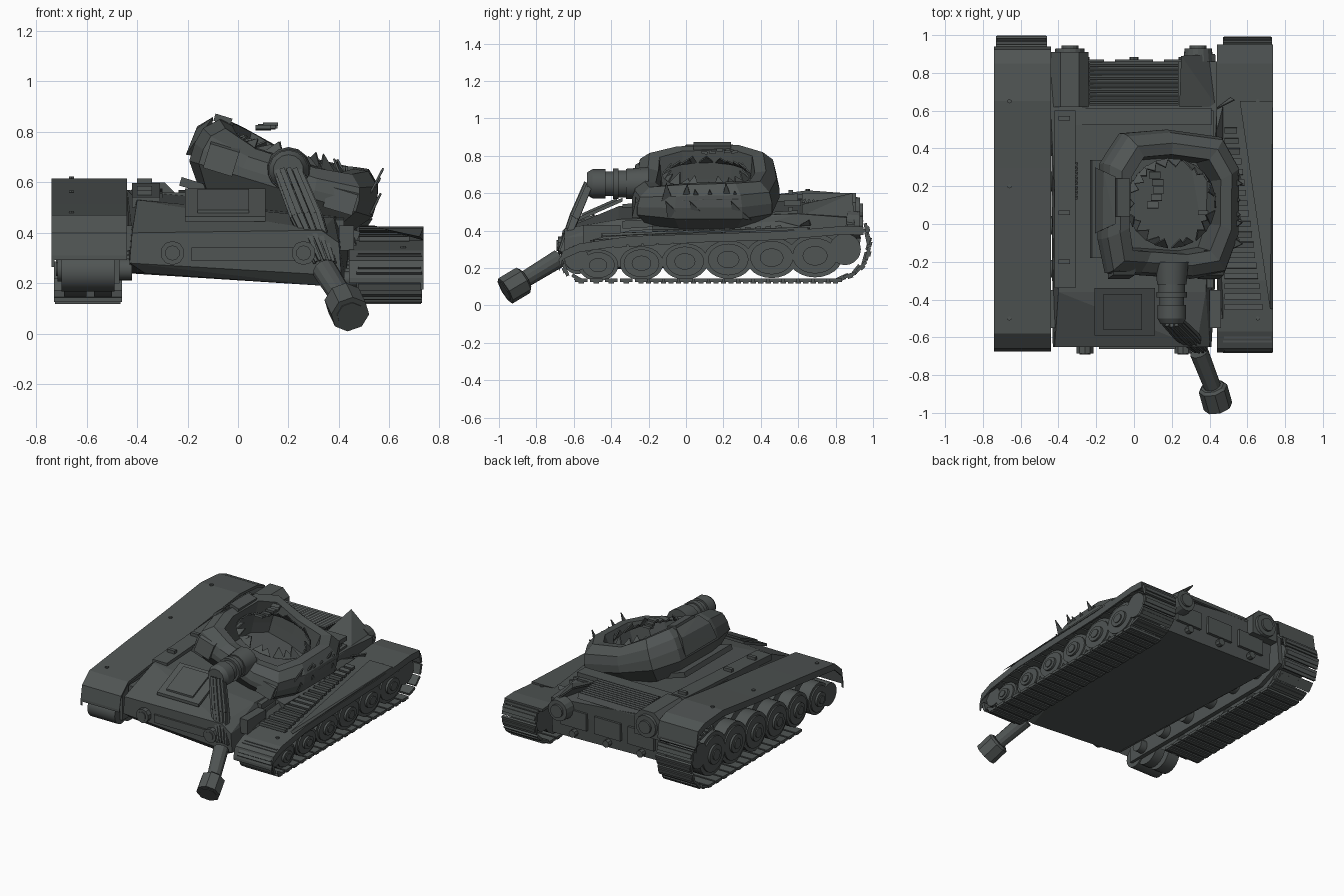
import bpy, bmesh, math, random
from mathutils import Vector, Matrix

cube = bpy.data.objects.get("Cube")
if cube:
    bpy.data.objects.remove(cube, do_unlink=True)
random.seed(4)

steel = bpy.data.materials.new("dark_steel")
steel.use_nodes = True
COLOR = (0.08, 0.09, 0.088, 1)
steel.diffuse_color = COLOR
steel.node_tree.nodes["Principled BSDF"].inputs["Base Color"].default_value = COLOR


def finish(name, bm, matrix=None, smooth=False):
    bmesh.ops.recalc_face_normals(bm, faces=bm.faces)
    mesh = bpy.data.meshes.new(name)
    bm.to_mesh(mesh)
    bm.free()
    mesh.materials.append(steel)
    ob = bpy.data.objects.new(name, mesh)
    bpy.context.collection.objects.link(ob)
    if matrix:
        ob.matrix_world = matrix
    if smooth:
        bpy.ops.object.select_all(action='DESELECT')
        ob.select_set(True)
        bpy.context.view_layer.objects.active = ob
        bpy.ops.object.shade_smooth_by_angle(angle=math.radians(35))


def tube(bm, a, b, r1, r2=None, seg=16, squash=1.0):
    a, b = Vector(a), Vector(b)
    d = b - a
    m = Matrix.Translation((a + b) / 2) @ Matrix.Diagonal((1, 1, squash, 1)) \
        @ d.to_track_quat('Z', 'Y').to_matrix().to_4x4()
    bmesh.ops.create_cone(bm, cap_ends=True, segments=seg, radius1=r1,
                          radius2=r1 if r2 is None else r2, depth=d.length, matrix=m)


def box(bm, center, size, tilt=0):
    m = Matrix.Translation(center) @ Matrix.Rotation(tilt, 4, 'X') @ Matrix.Diagonal((*size, 1))
    bmesh.ops.create_cube(bm, size=1, matrix=m)


def chunk(bm, points):
    vs = [bm.verts.new(p) for p in points]
    res = bmesh.ops.convex_hull(bm, input=vs)
    junk = {v for v in res["geom_interior"] + res["geom_unused"] if isinstance(v, bmesh.types.BMVert)}
    bmesh.ops.delete(bm, geom=list(junk), context='VERTS')


def shard(bm, base, side, tip, thick=0.008):
    base, side, tip = Vector(base), Vector(side), Vector(tip)
    n = side.cross(tip).normalized() * thick
    pts = [base - side, base + side, base + tip]
    chunk(bm, pts + [p + n for p in pts])


# hull with sloped nose
bm = bmesh.new()
chunk(bm, [(-.42, -.65, .40), (.33, -.65, .41), (-.43, -.65, .28), (.41, -.65, .23), (.4, -.65, .36),
           (-.37, -.61, .24), (.34, -.61, .19), (-.40, -.36, .53), (.38, -.36, .46),
           (-.44, .6, .57), (.44, .6, .49), (-.44, .86, .55), (.44, .86, .47),
           (-.44, .84, .24), (.44, .84, .22), (.43, -.3, .2)])
finish("hull", bm)

# nose details
bm = bmesh.new()
chunk(bm, [(x, y, z + h) for x in (-.21, .11) for y, z in ((-.59, .445), (-.34, .555)) for h in (0, .02)])
chunk(bm, [(x * .85 - .05, y, z + h) for x in (-.13, .11) for y, z in ((-.56, .462), (-.37, .546)) for h in (0, .028)])
box(bm, (.06, -.655, .315), (.49, .015, .055))
finish("nose_plates", bm)
bm = bmesh.new()
for x in (-.26, .26):
    tube(bm, (x, -.64, .32), (x, -.685, .32), .048, seg=10)
    tube(bm, (x, -.68, .32), (x, -.692, .32), .03, seg=10)
finish("headlights", bm)

# rear deck: grille, cross plate, tail panels
bm = bmesh.new()
for i in range(10):
    box(bm, (0, .64 + i * .023, .55 - i * .002), (.47, .012, .04), .4)
box(bm, (0, .57, .545), (.82, .09, .03))
for i in range(8):
    box(bm, (-.35, .14 + i * .025, .55 + i * .002), (.1, .012, .02), .4)
finish("engine_grilles", bm)
bm = bmesh.new()
for x in (-.26, 0, .26):
    box(bm, (x, .86, .37), (.2, .02, .12))
    tube(bm, (x, .85, .27), (x, .885, .27), .025, seg=8)
finish("tail_panels", bm)

# one whole rear drum, the other crushed under a curled sheet
bm = bmesh.new()
chunk(bm, [(-x, y, .5 + z) for y in (.62, .91)
           for x, z in ((.24, -.08), (.24, .05), (.29, .1), (.39, .1), (.445, .05), (.445, -.08))])
for x, z, r in ((-.34, .5, .085), (.34, .43, .08)):
    tube(bm, (x, .86, z), (x, .93, z), r, r * .9)
    tube(bm, (x, .93, z), (x, .945, z), .045)
finish("rear_drums", bm)
bm = bmesh.new()
chunk(bm, [(x, y, z - h) for x, y, z in ((.24, .62, .54), (.44, .62, .48), (.25, .89, .6), (.43, .9, .44))
           for h in (0, .012)])
shard(bm, (.47, .64, .43), (.04, .03, 0), (.06, .02, .03))
finish("curled_deck_sheet", bm)

# deck side strips and fittings
bm = bmesh.new()
for s, z in ((-1, .55), (1, .46)):
    chunk(bm, [(s * x, y, z + (y * .06) + h) for x in (.31, .42) for y in (-.34, .6) for h in (-.03, .012)])
    box(bm, (s * .43, -.45, .38), (.06, .2, .1))
    for y in (-.2, .06, .56):
        box(bm, (s * .37, y, z + .02 + y * .06), (.06, .025, .025))
finish("deck_strips", bm)


# fenders: bent sheet with a downturned outer lip
def fender(name, profile, x_in, x_out):
    bm = bmesh.new()
    s = 1 if x_out > 0 else -1
    for (y0, z0), (y1, z1) in zip(profile, profile[1:]):
        ends = ((y0, z0), (y1, z1))
        chunk(bm, [(x, y, z - h) for x in (x_in, x_out) for y, z in ends for h in (0, .018)])
        chunk(bm, [(x, y, z - h) for x in (x_out, x_out - s * .012) for y, z in ends for h in (0, .045)])
    for y in (-.5, .2, .65):
        z = next(a[1] + (b[1] - a[1]) * (y - a[0]) / (b[0] - a[0])
                 for a, b in zip(profile, profile[1:]) if a[0] <= y <= b[0])
        tube(bm, (x_out - s * .08, y, z), (x_out - s * .08, y, z + .008), .012, seg=6)
    finish(name, bm)


fender("fender_raised", [(-.675, .31), (-.66, .40), (-.58, .47), (-.2, .515), (.3, .57), (.65, .615),
                         (.85, .6), (.925, .57), (.94, .47)], -.44, -.74)
fender("fender_sunken", [(-.68, .22), (-.66, .29), (-.57, .33), (-.3, .37), (.5, .395), (.85, .425),
                         (.95, .42)], .44, .735)

# torn slats and bent sheet on the sunken side
bm = bmesh.new()
for i in range(18):
    y = -.44 + i * .055
    box(bm, (.58 - i * .004, y, .375 + i * .0025), (.2 - i * .008, .03, .018), random.uniform(-.15, .25))
chunk(bm, [(.735, -.45, .37), (.72, -.45, .385), (.56, .65, .42), (.735, .65, .42), (.735, .65, .405)])
chunk(bm, [(.44, -.5, .35), (.47, -.5, .35), (.44, .62, .42), (.47, .62, .42), (.44, -.3, .4), (.44, .5, .45)])
finish("torn_slats", bm)


# tracks: links spaced along a path
def track(name, path, x, width, closed):
    bm = bmesh.new()
    pts = [Vector((x, y, z)) for y, z in path]
    if closed:
        pts.append(pts[0])
    step, carry = .08, 0
    for a, b in zip(pts, pts[1:]):
        d = b - a
        tilt = math.atan2(d.z, d.y)
        while carry < d.length:
            c = a + d.normalized() * carry
            box(bm, c, (width, .068, .018), tilt)
            up = Vector((0, d.z, -d.y)).normalized()
            box(bm, c + up * .008, (width * .96, .028, .018), tilt)
            carry += step
        carry -= d.length
    finish(name, bm)


track("track_sunken", [(-.56, .135), (.8, .135), (.9, .17), (.96, .23), (.98, .31), (.96, .4), (.8, .39),
                       (-.5, .31), (-.62, .3), (-.665, .25), (-.64, .18)], .6, .26, True)
track("track_raised", [(-.2, .135), (.8, .135), (.9, .18), (.955, .25), (.98, .34), (.96, .43), (.88, .5),
                       (.7, .54)], -.595, .27, False)

# road wheels with rims and hubs
for name, s, base, rise, squash in (("wheels_sunken", 1, .215, .05, .78), ("wheels_raised", -1, .255, .06, 1)):
    bm = bmesh.new()
    for i in range(6):
        y, r = -.47 + i * .232, .108 + i * .008
        z = (base + rise * i / 5) / squash
        for x0, x1, k in ((.5, .57, 1), (.6, .69, 1), (.69, .7, .82), (.69, .715, .45), (.7, .722, .25), (.42, .6, .4)):
            tube(bm, (s * x0, y, z * squash), (s * x1, y, z * squash), r * k, seg=24, squash=squash)
    finish(name, bm, smooth=True)
bm = bmesh.new()
tube(bm, (-.7, -.58, .245), (-.49, -.58, .245), .078, seg=20)
tube(bm, (.5, -.585, .25), (.7, -.585, .25), .065, seg=20)
for s, z in ((-1, .36), (1, .3)):
    tube(bm, (s * .5, .85, z), (s * .7, .85, z), .085, seg=20)
finish("end_rollers", bm, smooth=True)

# inner walls behind the wheels
bm = bmesh.new()
chunk(bm, [(x, y, z) for x in (-.47, -.5)
           for y, z in ((-.6, .2), (-.6, .42), (-.3, .48), (.7, .58), (.88, .5), (.9, .28), (.7, .2))])
finish("wheel_wall", bm)

# turret, knocked over to one side and burst open at the top
pose = Matrix.Translation((.14, 0, .51)) @ Matrix.Rotation(math.radians(17), 4, 'Y')
outline = [(-.37, -.08), (-.33, -.26), (-.16, -.27), (.14, -.29), (.32, -.26), (.39, -.06), (.39, .3),
           (.3, .46), (0, .5), (-.25, .48), (-.36, .32)]
bm = bmesh.new()
rings = []
for scale, z in ((.8, -.03), (.9, .02), (1, .07), (1, .15), (.96, .22), (.82, .275), (.67, .265), (.64, .1), (.62, .03)):
    ring = []
    for x, y in outline:
        dip = 1 - .55 * max(0, -y) - .3 * max(0, y - .3) - (.15 if abs(x) < .2 else 0) - (.1 if x > .2 else 0)
        ring.append(bm.verts.new((x * scale, .1 + (y - .1) * scale, z * dip if z > .1 else z)))
    rings.append(ring)
n = len(outline)
for lo, hi in zip(rings, rings[1:]):
    for i in range(n):
        bm.faces.new((lo[i], lo[(i + 1) % n], hi[(i + 1) % n], hi[i]))
bm.faces.new(rings[0][::-1])
bm.faces.new(rings[-1])
finish("turret", bm, pose)

# turret base rim and cheek plates
bm = bmesh.new()
chunk(bm, [(x, y, z) for x in (-.38, .36) for y in (-.18, .34) for z in (-.035, .0)])
for s, k in ((-1, 1), (1, .85)):
    chunk(bm, [(s * x, y, z * k) for x, y, z in ((.39, -.05, .09), (.39, .3, .09), (.38, -.03, .2), (.38, .28, .21),
                                                 (.33, 0, .265), (.33, .25, .265), (.3, .1, .1))])
    chunk(bm, [(s * x, y, z * k) for x in (.19, .31) for y, z in ((-.29, .06), (-.27, .16), (-.14, .06), (-.14, .22))])
box(bm, (-.29, .14, .265), (.07, .2, .03))
finish("turret_armour", bm, pose)

# jagged edges around the opening
bm = bmesh.new()
for i in range(22):
    t = math.tau * i / 22 + random.uniform(-.1, .1)
    c, s = math.cos(t), math.sin(t)
    shard(bm, (c * .24, .11 + s * .23, .19), (-s * .04, c * .04, 0),
          (-c * random.uniform(0, .06), -s * .04, random.uniform(.03, .06)))
for y in (-.1, 0, .06, .13, .22, .27):
    shard(bm, (.35, y, .16), (0, .03, 0), (.02, random.uniform(-.03, .03), random.uniform(.06, .11)))
for y in (-.05, .08, .3):
    shard(bm, (.375, y, .07), (0, .05, -.01), (.015, -.06, .1))
finish("torn_roof_edges", bm, pose)
bm = bmesh.new()
for i in range(5):
    box(bm, (.1 + .03 * math.sin(i * .7), .1 + i * .04, .825 + random.uniform(-.01, .01)), (.06, .035, .015), i * .1 - .2)
finish("roof_debris", bm)

# mantlet collars
bm = bmesh.new()
for y0, y1, r0, r1 in ((-.2, -.32, .09, .08), (-.32, -.39, .072, .072), (-.36, -.39, .082, .082),
                       (-.39, -.46, .066, .066), (-.43, -.5, .078, .078), (-.5, -.53, .078, .06)):
    tube(bm, (.2, y0, .65), (.2, y1, .65), r0, r1, seg=14)
finish("mantlet", bm, smooth=True)

# split barrel strips, then the hanging tube and muzzle
joint, brake, end = Vector((.345, -.68, .25)), Vector((.415, -.86, .14)), Vector((.445, -.966, .077))
bm = bmesh.new()
for i in range(7):
    t = math.pi * i / 6
    off = Vector((math.cos(t), -math.sin(t) * .5, math.sin(t) * .3)) * .05
    a = Vector((.2, -.51, .64)) + off
    b = joint + Vector((0, .02, .03)) + off * .8
    mid = (a + b) / 2 + off * .2
    tube(bm, a, mid, .014, .016, seg=4)
    tube(bm, mid, b, .016, .008, seg=4)
finish("split_barrel", bm)
bm = bmesh.new()
tube(bm, joint, brake, .05, .045, seg=12)
tube(bm, brake, brake.lerp(end, .1), .062, .078, seg=8)
tube(bm, brake.lerp(end, .1), end, .078, seg=8)
tube(bm, brake, end + (end - brake) * .03, .055, seg=8)
finish("muzzle", bm)
